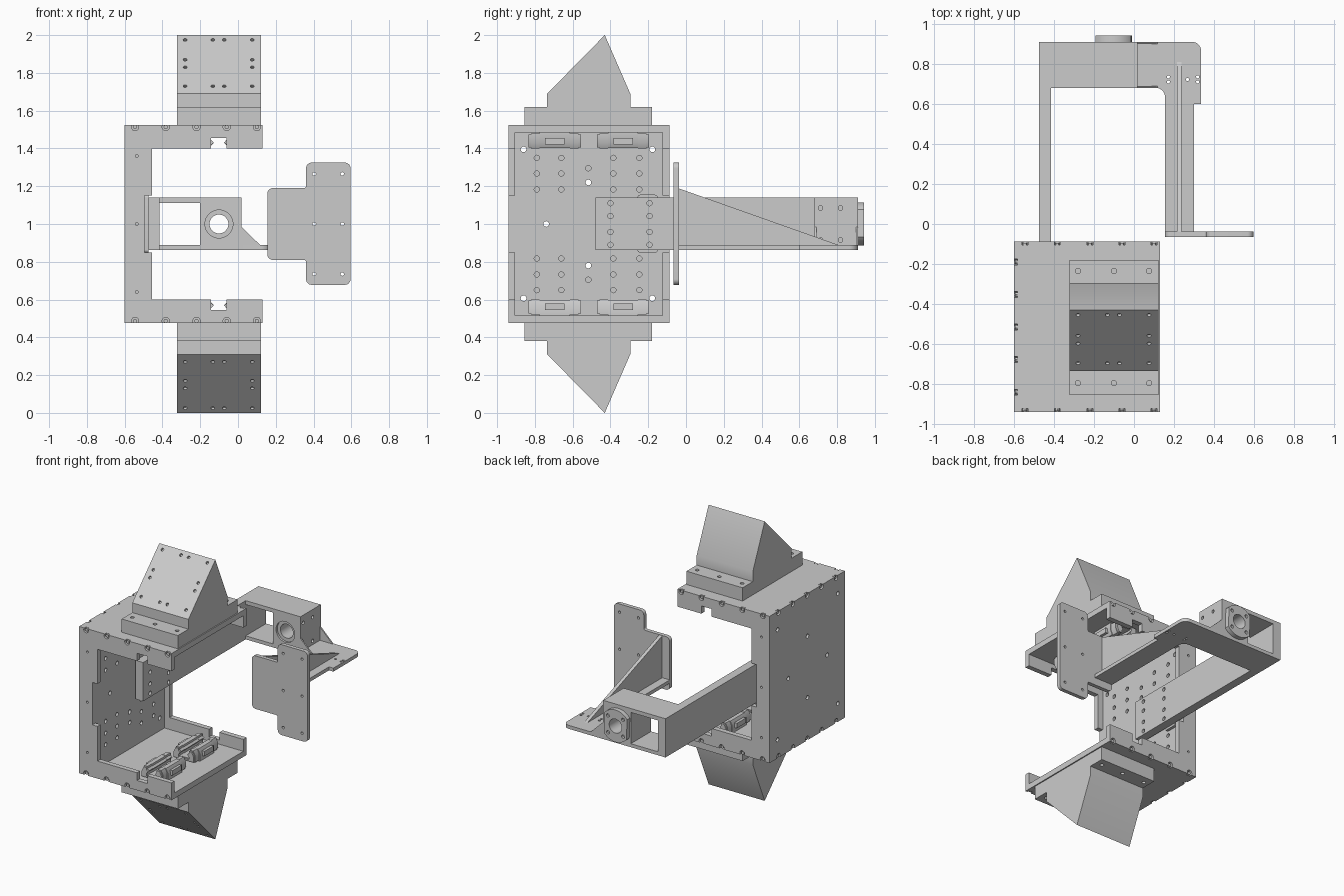
import bpy, bmesh, math
from mathutils import Vector

if "Cube" in bpy.data.objects:
    bpy.data.objects.remove(bpy.data.objects["Cube"])

AX = {'x': Vector((1, 0, 0)), 'y': Vector((0, 1, 0)), 'z': Vector((0, 0, 1))}


def rounded(pts, n=6):
    """Replace each (u, v, r) corner by an arc; (u, v) corners stay sharp."""
    out = []
    for i, p in enumerate(pts):
        c = Vector(p[:2])
        if len(p) < 3:
            out.append(c)
            continue
        d0 = (Vector(pts[i - 1][:2]) - c).normalized()
        d1 = (Vector(pts[(i + 1) % len(pts)][:2]) - c).normalized()
        half = d0.angle(d1) / 2
        a, b = c + d0 * p[2] / math.tan(half), c + d1 * p[2] / math.tan(half)
        o = c + (d0 + d1).normalized() * p[2] / math.sin(half)
        for k in range(n + 1):
            v = (a - o).lerp(b - o, k / n).normalized() * p[2]
            out.append(o + v)
    return out


def finish(name, bm):
    bmesh.ops.recalc_face_normals(bm, faces=bm.faces)
    me = bpy.data.meshes.new(name)
    bm.to_mesh(me)
    bm.free()
    ob = bpy.data.objects.new(name, me)
    bpy.context.collection.objects.link(ob)
    return ob


def prism(name, pts, axis, a, b):
    """Extrude a 2D profile along an axis from a to b."""
    place = {'x': lambda u, v: (a, u, v), 'y': lambda u, v: (u, a, v), 'z': lambda u, v: (u, v, a)}[axis]
    bm = bmesh.new()
    f = bm.faces.new([bm.verts.new(place(*p)) for p in rounded(pts)])
    ext = bmesh.ops.extrude_face_region(bm, geom=[f])
    verts = [g for g in ext['geom'] if isinstance(g, bmesh.types.BMVert)]
    bmesh.ops.translate(bm, verts=verts, vec=AX[axis] * (b - a))
    return finish(name, bm)


def box(name, x0, x1, y0, y1, z0, z1):
    return prism(name, [(x0, y0), (x1, y0), (x1, y1), (x0, y1)], 'z', z0, z1)


def cylinders(name, items, seg=16):
    """One mesh of cylinders: (centre, direction, radius, full length)."""
    bm = bmesh.new()
    for c, d, r, length in items:
        m = Vector(d).to_track_quat('Z', 'Y').to_matrix().to_4x4()
        m.translation = Vector(c)
        bmesh.ops.create_cone(bm, cap_ends=True, segments=seg, radius1=r, radius2=r, depth=length, matrix=m)
    return finish(name, bm)


def cut(ob, cutter):
    mod = ob.modifiers.new('cut', 'BOOLEAN')
    mod.operation, mod.solver, mod.object = 'DIFFERENCE', 'EXACT', cutter
    bpy.context.view_layer.objects.active = ob
    bpy.ops.object.modifier_apply(modifier='cut')
    bpy.data.objects.remove(cutter)


def drill(ob, items, seg=16):
    cut(ob, cylinders('holes', items, seg))


X, Y, Z = AX['x'], AX['y'], AX['z']
EDGE_X = [-0.545, -0.383, -0.22, -0.06, 0.10]
EDGE_Y = [-0.84, -0.677, -0.515, -0.352, -0.19]

# C-shaped end flanges with slots for the rails and the arm
lower = [(0.13, 0.475), (0.13, 0.6), (-0.06, 0.6), (-0.06, 0.545), (-0.142, 0.545), (-0.142, 0.6),
         (-0.455, 0.6), (-0.455, 0.848), (-0.495, 0.848)]
upper = [(x, 2 - z) for x, z in reversed(lower)]
profile = lower + upper + [(-0.6, 1.525), (-0.6, 0.475)]
for name, y0, y1, face in (('front_flange', -0.94, -0.905, -0.94), ('back_flange', -0.125, -0.088, -0.088)):
    fl = prism(name, profile, 'y', y0, y1)
    drill(fl, [((x, face, 1 + s * 0.513), Y, 0.019, 0.036) for x in EDGE_X for s in (1, -1)]
          + [((-0.535, face, z), Y, 0.008, 0.04) for z in (0.64, 1.0, 1.36)])
    inward = 0.013 if face < -0.5 else -0.013
    cylinders(name + '_screws', [((x, face + inward, 1 + s * 0.513), Y, 0.011, 0.014)
                                 for x in EDGE_X for s in (1, -1)], 12)

# Side wall with through holes and a grid of blind mounting holes
wall = box('side_wall', -0.6, -0.495, -0.905, -0.125, 0.515, 1.485)
through = [(-0.86, 1.395), (-0.178, 1.395), (-0.86, 0.607), (-0.178, 0.607),
           (-0.517, 1.22), (-0.517, 0.78), (-0.74, 1.0), (-0.3, 1.0)]
blind = [(y, 1 + s * dz) for y in (-0.79, -0.66, -0.385, -0.247) for dz in (0.183, 0.267, 0.35) for s in (1, -1)]
blind += [(-0.517, 1.295), (-0.517, 0.705)]
drill(wall, [((-0.55, y, z), X, 0.015, 0.2) for y, z in through]
      + [((-0.495, y, z), X, 0.014, 0.05) for y, z in blind])

for s, side in ((1, 'top'), (-1, 'bottom')):
    def m(z):
        return 1 + s * (z - 1)

    # Housing plate
    plate = box(side + '_plate', -0.6, 0.13, -0.905, -0.125, *sorted((m(1.485), m(1.525))))
    drill(plate, [((-0.6, y, m(1.513)), X, 0.019, 0.036) for y in EDGE_Y])
    cylinders(side + '_side_screws', [((-0.587, y, m(1.513)), X, 0.011, 0.014) for y in EDGE_Y], 12)

    # Mounting base and pointed wedge
    prof = [(-0.855, 1.525), (-0.855, 1.62), (-0.735, 1.62), (-0.735, 1.69), (-0.43, 2.0),
            (-0.295, 1.69), (-0.295, 1.62), (-0.18, 1.62), (-0.18, 1.525)]
    wedge = prism(side + '_wedge', [(y, m(z)) for y, z in prof], 'x', -0.322, 0.122)
    normal = Vector((0, -0.31, s * 0.305)).normalized()
    spots = [(x, z) for x in (-0.28, -0.133, -0.073, 0.075) for z in (1.975, 1.73)]
    spots += [(x, z) for x in (-0.28, 0.075) for z in (1.87, 1.83)]
    drill(wedge, [((x, -0.735 + (z - 1.69) * 0.305 / 0.31, m(z)), normal, 0.010, 0.03) for x, z in spots]
          + [((x, y, m(1.62)), Z, 0.013, 0.1) for x in (-0.28, -0.1, 0.075) for y in (-0.235, -0.795)])

    # Linear bearing carriages: steel body and two end caps on a U section
    def section(w, z0, z1):
        half = [(w, z1), (w, z0 + 0.03), (w - 0.015, z0), (0.041, z0), (0.041, z0 + 0.015),
                (0.028, z0 + 0.028), (0.041, z0 + 0.042), (0.041, z0 + 0.06)]
        pts = half + [(-u, v) for u, v in reversed(half)]
        return [(u - 0.101, m(v)) for u, v in pts]
    for yc in (-0.695, -0.333):
        n = side + '_carriage'
        prism(n + '_body', section(0.088, 1.402, 1.485), 'y', yc - 0.08, yc + 0.08)
        for e in (-1, 1):
            prism(n + '_cap', section(0.082, 1.4, 1.478), 'y', yc + e * 0.08, yc + e * 0.125)
            prism(n + '_seal', section(0.078, 1.404, 1.474), 'y', yc + e * 0.125, yc + e * 0.138)
        for w in (-1, 1):
            xs = sorted((-0.101 + w * 0.086, -0.101 + w * 0.105))
            box(n + '_side', *xs, yc - 0.052, yc + 0.052, *sorted((m(1.42), m(1.455))))

# Arm bolted to the side wall on a spacer
prism('arm_spacer', [(-0.257, 0.848, 0.015), (-0.15, 0.848, 0.015), (-0.15, 1.155, 0.015), (-0.257, 1.155, 0.015)],
      'x', -0.495, -0.475)
arm = box('arm', -0.475, -0.415, -0.48, 0.68, 0.863, 1.14)
drill(arm, [((-0.415, y, z), X, 0.014, 0.06) for y in (-0.4, -0.193) for z in (0.89, 0.958, 1.042, 1.11)])

# Head block at the end of the arm, with window and bored seat
head = box('arm_head', -0.475, 0.018, 0.68, 0.91, 0.863, 1.14)
cut(head, box('window', -0.415, -0.2, 0.6, 1.0, 0.888, 1.112))
drill(head, [((-0.101, 0.8, 1.0), Y, 0.05, 0.5)], 40)
drill(head, [((-0.101, 0.68, 1.0), Y, 0.074, 0.03)], 40)
drill(head, [((0.018, y, z), X, 0.012, 0.05) for y in (0.712, 0.818) for z in (0.915, 1.085)])

# Bearing flange behind the head: round with flat sides
arc = [math.radians(a) for a in range(-53, 54, 6)]
right = [(0.115 * math.sin(a), 0.115 * math.cos(a)) for a in arc]
flange = prism('bearing_flange', [(u - 0.101, 1 + v) for u, v in right] + [(-u - 0.101, 1 - v) for u, v in right],
               'y', 0.91, 0.942)
drill(flange, [((-0.101, 0.92, 1.0), Y, 0.05, 0.2)], 40)
drill(flange, [((-0.101 + 0.085 * math.cos(a), 0.942, 1 + 0.085 * math.sin(a)), Y, 0.012, 0.03)
               for a in [math.radians(45 + 90 * k) for k in range(4)]])

# Flat L-shaped bracket plate under the head
bracket = prism('bracket_plate', [(0.018, 0.68), (0.155, 0.68, 0.045), (0.155, -0.037), (0.3, -0.037), (0.3, 0.6),
                                  (0.335, 0.6), (0.335, 0.91, 0.045), (0.018, 0.91)], 'z', 0.863, 0.888)
drill(bracket, [((x, y, 0.875), Z, 0.008, 0.1) for x, y in
                ((0.172, 0.735), (0.172, 0.71), (0.267, 0.722), (0.318, 0.735), (0.318, 0.71))])
for y in (0.68, 0.9):
    prism('head_gusset', [(0.018, 0.888), (0.118, 0.888), (0.018, 0.985)], 'y', y, y + 0.01)

# Long triangular rib and the target plate
prism('bracket_rib', [(-0.037, 0.888), (0.81, 0.888), (-0.037, 1.188)], 'x', 0.214, 0.238)
target = prism('end_plate', [(0.155, 0.81, 0.03), (0.36, 0.81, 0.012), (0.36, 0.678, 0.03), (0.596, 0.678, 0.03),
                             (0.596, 1.325, 0.03), (0.36, 1.325, 0.03), (0.36, 1.19, 0.012), (0.155, 1.19, 0.03)],
               'y', -0.065, -0.037)
drill(target, [((x, -0.05, z), Y, 0.009, 0.1) for x in (0.403, 0.552) for z in (0.735, 1.0, 1.265)])

# Smooth the round parts, keep hard edges
for ob in bpy.context.scene.objects:
    ob.select_set(True)
bpy.context.view_layer.objects.active = target
bpy.ops.object.shade_smooth_by_angle(angle=math.radians(30))
